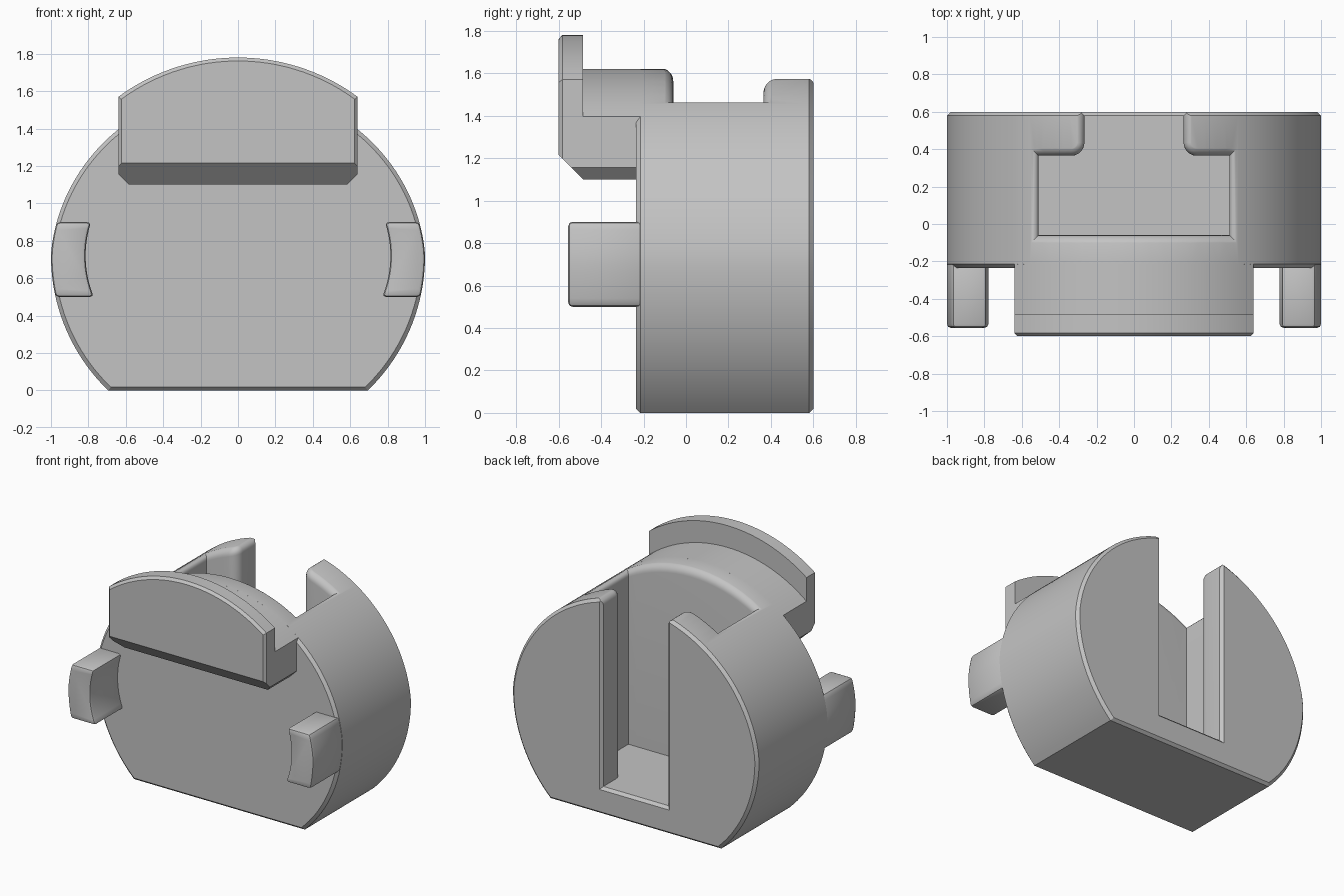
import bpy, bmesh
from math import sin, cos, acos, asin, pi, radians, sqrt

cube = bpy.data.objects.get("Cube")
if cube:
    bpy.data.objects.remove(cube, do_unlink=True)

# Single plain grey material
grey = bpy.data.materials.new("plain grey")
grey.use_nodes = True
COLOUR = (0.55, 0.55, 0.55, 1)
grey.diffuse_color = COLOUR
grey.node_tree.nodes["Principled BSDF"].inputs["Base Color"].default_value = COLOUR

AXIS = 0.72                      # height of the drum axis
FRONT, BACK, CHAMFER = -0.235, 0.6, 0.02


def loft(name, rings, cut=None):
    """Skin equal-length point rings, cap both ends, optionally slice by a plane."""
    bm = bmesh.new()
    loops = [[bm.verts.new(p) for p in ring] for ring in rings]
    n = len(loops[0])
    for a, b in zip(loops, loops[1:]):
        for i in range(n):
            j = (i + 1) % n
            bm.faces.new((a[i], a[j], b[j], b[i]))
    bm.faces.new(loops[0])
    bm.faces.new(loops[-1])
    if cut:
        res = bmesh.ops.bisect_plane(bm, geom=bm.verts[:] + bm.edges[:] + bm.faces[:],
                                     plane_co=cut[0], plane_no=cut[1], clear_outer=True)
        bmesh.ops.holes_fill(bm, edges=[e for e in bm.edges if e.is_boundary], sides=0)
    bmesh.ops.recalc_face_normals(bm, faces=bm.faces)
    mesh = bpy.data.meshes.new(name)
    bm.to_mesh(mesh)
    bm.free()
    mesh.materials.append(grey)
    obj = bpy.data.objects.new(name, mesh)
    bpy.context.collection.objects.link(obj)
    return obj


def activate(obj):
    bpy.ops.object.select_all(action='DESELECT')
    obj.select_set(True)
    bpy.context.view_layer.objects.active = obj


def smooth(obj):
    activate(obj)
    bpy.ops.object.shade_smooth_by_angle(angle=radians(30))


def subtract(obj, cutter):
    cutter.hide_render = True
    mod = obj.modifiers.new("cut", 'BOOLEAN')
    mod.operation, mod.solver, mod.object = 'DIFFERENCE', 'EXACT', cutter
    activate(obj)
    bpy.ops.object.modifier_apply(modifier=mod.name)
    bpy.data.objects.remove(cutter, do_unlink=True)


# Drum outline: round, slightly flattened towards the top
def radius(t):
    return 1 - 0.1 * max(sin(t), 0) ** 1.15


def rim(t, scale=1.0):
    r = radius(t) * scale
    return r * cos(t), AXIS + r * sin(t)


def angle_at(x):
    t = pi / 2
    for _ in range(25):
        t = acos(x / radius(t))
    return t


def top_z(x):
    return rim(angle_at(x))[1]


def at_y(profile, y):
    return [(x, y, z) for x, z in profile]


# Drum body with chamfered ends and a flat base
low = -asin(AXIS)
STEPS = 110
angles = [low + (pi - 2 * low) * i / STEPS for i in range(STEPS + 1)]
full = [rim(t) for t in angles]
inset = [(x * 0.98, AXIS + (z - AXIS) * 0.975) for x, z in full]
body = loft("drum_body", [at_y(inset, FRONT), at_y(full, FRONT + CHAMFER),
                          at_y(full, BACK - CHAMFER), at_y(inset, BACK)])

# Cavity: wide pocket with a narrower slot through the back, rounded upper lip
POCKET, SLOT, Y0, Y1, FLOOR = 0.51, 0.265, -0.06, 0.365, 0.2
CORNER, LIP = 0.07, 0.06


def cavity_outline(d):
    half = [((POCKET + d) * i / 8, Y0 - d) for i in range(9)]
    half.append((POCKET + d, Y1 + d))
    cx, cy, r = SLOT + CORNER, Y1 + CORNER, CORNER - d
    half += [(POCKET + d + (cx - POCKET - d) * i / 4, Y1 + d) for i in range(1, 4)]
    for i in range(7):
        a = -pi / 2 - pi / 2 * i / 6
        half.append((cx + r * cos(a), cy + r * sin(a)))
    half.append((SLOT + d, 0.8))
    return half + [(-x, y) for x, y in reversed(half[1:])]


rings = [[(x, y, FLOOR) for x, y in cavity_outline(0)]]
for i in range(8):
    a = pi / 2 * i / 7
    d, depth = LIP * (1 - cos(a)), LIP * (1 - sin(a)) - 0.004
    rings.append([(x, y, top_z(x) - depth) for x, y in cavity_outline(d)])
rings.append([(x, y, 2) for x, y in cavity_outline(LIP)])
subtract(body, loft("cavity_cutter", rings))

# Chamfer around the slot mouth
mouth = []
for s in (-0.02, 0.06):
    w, z = SLOT + s, FLOOR - s
    mouth.append(at_y([(-w, z), (w, z), (w, 2), (-w, 2)], BACK - CHAMFER + s))
subtract(body, loft("mouth_cutter", mouth))
smooth(body)

# Neck that carries the front plate
HALF, BOTTOM, CLIP = 0.64, 1.1, 0.057
foot = [(-HALF, BOTTOM + CLIP), (CLIP - HALF, BOTTOM), (HALF - CLIP, BOTTOM), (HALF, BOTTOM + CLIP)]
a0 = angle_at(HALF)
neck_top = [rim(a0 + (pi - 2 * a0) * i / 32) for i in range(33)]
PLATE_BACK, PLATE_FRONT = -0.485, -0.6
smooth(loft("neck", [at_y(foot + neck_top, PLATE_BACK), at_y(foot + neck_top, -0.2)]))

# Front plate: arched top, chamfered rim, sloping lower edge
PEAK, ARCH = 1.78, 1.08
xs = [HALF - 2 * HALF * i / 32 for i in range(33)]
plate = foot + [(x, PEAK - ARCH + sqrt(ARCH ** 2 - x * x)) for x in xs]
plate_in = [(x * 0.975, BOTTOM + (z - BOTTOM) * 0.973) for x, z in plate]
smooth(loft("front_plate",
            [at_y(plate_in, PLATE_FRONT), at_y(plate, PLATE_FRONT + 0.017), at_y(plate, PLATE_BACK)],
            cut=((0, PLATE_FRONT, 1.215), (0, -1, -1))))

# Side pegs: curved bars following the drum rim, with softened edges
for side, label in ((1, "left"), (-1, "right")):
    t0, t1 = -0.222, 0.184
    ts = [t0 + (t1 - t0) * i / 10 for i in range(11)]
    outer = [rim(t) for t in ts]
    inner = [(0.815 * cos(u), z) for u, z in
             ((asin((z - AXIS) / 0.815) * 1.2, z) for x, z in reversed(outer))]
    shape = [(side * x, z) for x, z in outer + inner]
    peg = loft(label + "_peg", [at_y(shape, -0.555), at_y(shape, -0.2)])
    mod = peg.modifiers.new("soft edges", 'BEVEL')
    mod.width, mod.segments, mod.limit_method = 0.02, 2, 'ANGLE'
    mod.angle_limit = radians(40)
    activate(peg)
    bpy.ops.object.modifier_apply(modifier=mod.name)
    smooth(peg)
